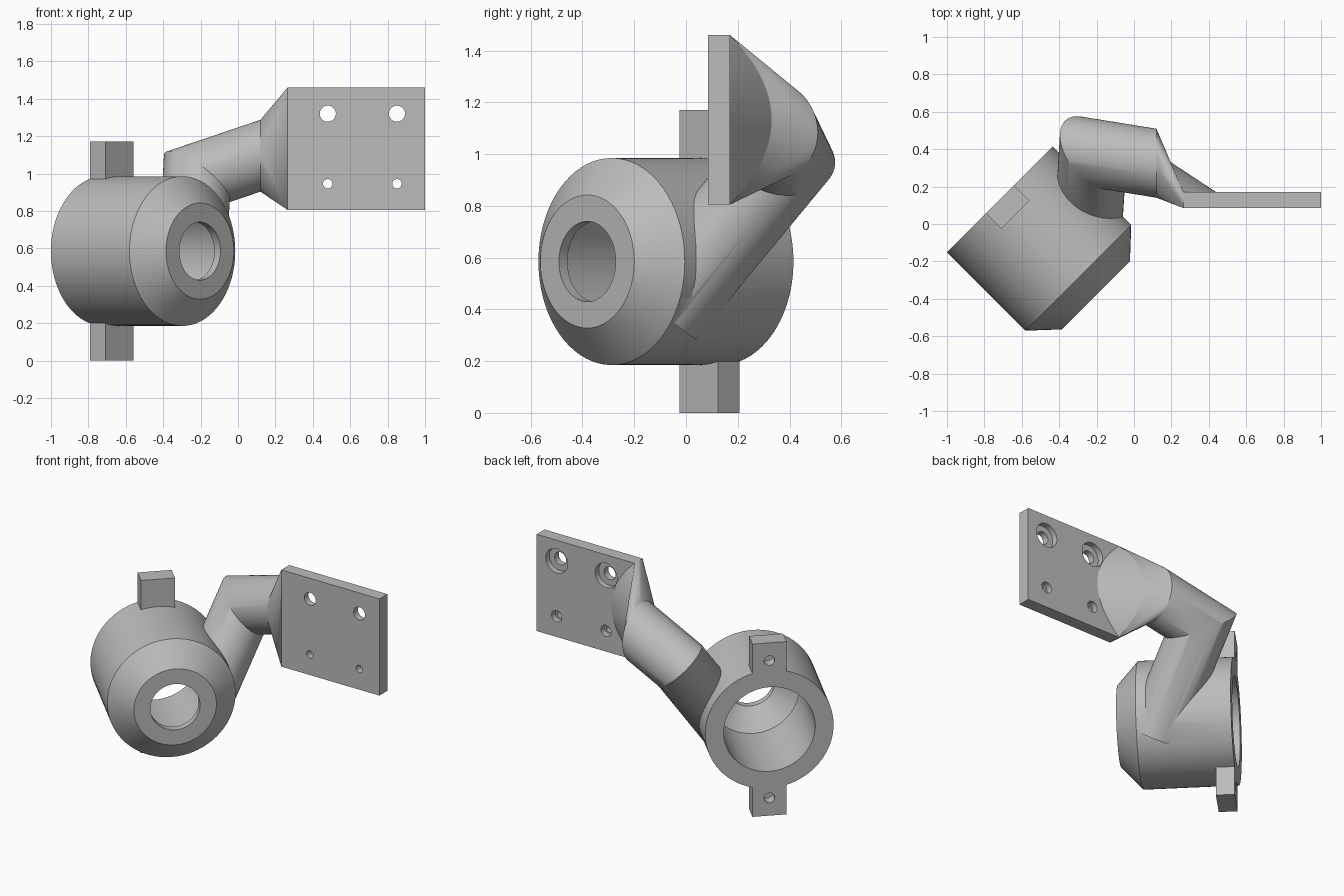
import bpy, bmesh, math
from mathutils import Vector

if "Cube" in bpy.data.objects:
    bpy.data.objects.remove(bpy.data.objects["Cube"], do_unlink=True)

SEG = 72
grey = bpy.data.materials.new("plain_grey")
grey.use_nodes = True
grey.diffuse_color = (0.5, 0.5, 0.5, 1)
grey.node_tree.nodes["Principled BSDF"].inputs["Base Color"].default_value = (0.5, 0.5, 0.5, 1)


def finish(name, bm, loc=(0, 0, 0), turn=0):
    bmesh.ops.recalc_face_normals(bm, faces=bm.faces[:])
    mesh = bpy.data.meshes.new(name)
    bm.to_mesh(mesh)
    bm.free()
    mesh.materials.append(grey)
    obj = bpy.data.objects.new(name, mesh)
    bpy.context.collection.objects.link(obj)
    obj.location = loc
    obj.rotation_euler.z = turn
    return obj


def loft(name, rings, **place):
    """Closed solid through rings of equal point count."""
    bm = bmesh.new()
    rows = [[bm.verts.new(p) for p in ring] for ring in rings]
    for a, b in zip(rows, rows[1:]):
        for i in range(len(a)):
            j = (i + 1) % len(a)
            bm.faces.new((a[i], a[j], b[j], b[i]))
    bm.faces.new(rows[0])
    bm.faces.new(rows[-1])
    return finish(name, bm, **place)


def circle(r, y):
    return [(r * math.cos(i * math.tau / SEG), y, r * math.sin(i * math.tau / SEG))
            for i in range(SEG)]


def lathe(name, profile, **place):
    return loft(name, [circle(r, y) for r, y in profile], **place)


def box(name, lo, hi, **place):
    rings = [[(lo[0], y, lo[2]), (hi[0], y, lo[2]), (hi[0], y, hi[2]), (lo[0], y, hi[2])]
             for y in (lo[1], hi[1])]
    return loft(name, rings, **place)


def hull(name, points):
    bm = bmesh.new()
    for p in points:
        bm.verts.new(p)
    res = bmesh.ops.convex_hull(bm, input=bm.verts[:])
    junk = {g for g in res["geom_interior"] + res["geom_unused"]
            if isinstance(g, bmesh.types.BMVert)}
    bmesh.ops.delete(bm, geom=list(junk), context="VERTS")
    return finish(name, bm)


def combine(target, other, operation):
    mod = target.modifiers.new("bool", "BOOLEAN")
    mod.operation = operation
    mod.solver = "EXACT"
    mod.object = other
    bpy.context.view_layer.update()
    with bpy.context.temp_override(object=target, active_object=target):
        bpy.ops.object.modifier_apply(modifier=mod.name)
    bpy.data.objects.remove(other, do_unlink=True)


# Barrel housing with two lugs, turned a half quarter
place = dict(loc=(-0.7175, 0.1325, 0.585), turn=math.pi / 4)
housing = lathe("housing", [(0.4, 0), (0.4, -0.594), (0.257, -0.727)], **place)
combine(housing, box("lugs", (-0.106, -0.118, -0.585), (0.106, 0, 0.585), **place), "UNION")

# Bent arm: a mitred round tube from the housing to the plate
start = Vector((-0.25, -0.1, 0.40))
elbow = Vector((-0.22, 0.38, 0.98))
end = Vector((0.12, 0.325, 1.095))
up, along = (elbow - start).normalized(), (end - elbow).normalized()
side = up.cross(along).normalized()
out = side.cross(up)
R = 0.182


def slide(ring, direction, point, normal):
    return [p + direction * ((point - p).dot(normal) / direction.dot(normal)) for p in ring]


ring0 = [start + R * (math.cos(t) * side + math.sin(t) * out)
         for t in (i * math.tau / SEG for i in range(SEG))]
ring1 = slide(ring0, up, elbow, (up + along).normalized())
ring2 = slide(ring1, along, end, Vector((1, 0, 0)))
combine(housing, loft("arm", [ring0, ring1, ring2]), "UNION")

# Stepped bore and blind lug holes
combine(housing, lathe("bore", [(0.285, 0.1), (0.285, -0.56), (0.155, -0.68), (0.155, -0.9)],
                       **place), "DIFFERENCE")
for s in (-1, 1):
    x, y, z = place["loc"]
    combine(housing, lathe("lug_hole", [(0.033, 0.05), (0.033, -0.07)],
                           loc=(x, y, z + s * 0.465), turn=place["turn"]), "DIFFERENCE")
housing.name = "housing_and_arm"

# Mounting plate
X0, Y0, Y1, Z0, Z1 = 0.265, 0.085, 0.17, 0.805, 1.46
plate = box("mounting_plate", (X0, Y0, Z0), (1, Y1, Z1))

# Flare that blends the round arm into the plate
ridge, foot = [], []
for i in range(33):
    t = i / 16 - 1
    b = 1 - t * t
    z = (Z0 + Z1) / 2 + t * (Z1 - Z0) / 2
    ridge.append((X0 - 0.075 * b, Y1 + 0.165 * b, z))
    foot.append((X0 + 0.175 * b, Y1, z))
corners = [(X0, Y0, Z0), (X0, Y0, Z1)]
flare = hull("flare", [tuple(p) for p in ring2] + ridge + corners)
gusset = hull("flare_gusset", ridge + foot)

# Counterbored screw holes
for x in (0.48, 0.85):
    for z, r, big in ((1.32, 0.043, 0.082), (0.945, 0.025, 0.038)):
        for part in (plate, gusset):
            combine(part, lathe("screw_hole", [(r, 0), (r, 0.13), (big, 0.13), (big, 0.4)],
                                loc=(x, 0, z)), "DIFFERENCE")

# Smooth shading with crisp edges
bpy.ops.object.select_all(action="DESELECT")
for part in (housing, plate, flare, gusset):
    part.select_set(True)
bpy.context.view_layer.objects.active = housing
bpy.ops.object.shade_smooth_by_angle(angle=math.radians(30))
